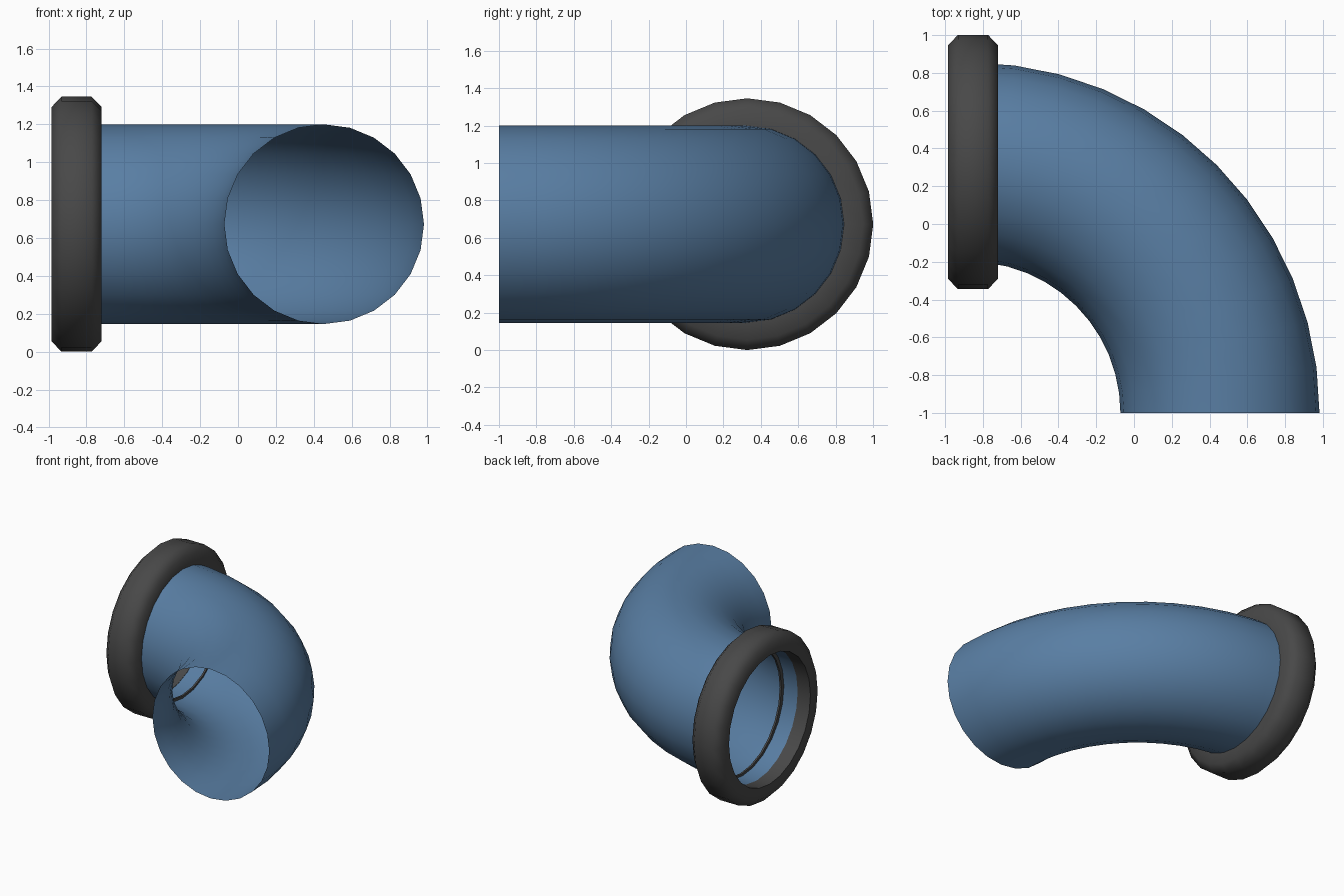
import bpy, bmesh, math
from mathutils import Vector

if "Cube" in bpy.data.objects:
    bpy.data.objects.remove(bpy.data.objects["Cube"])

SIDES = 24
AXIS_Y, AXIS_Z = 0.328, 0.673


def material(name, rgb):
    m = bpy.data.materials.new(name)
    m.diffuse_color = (*rgb, 1.0)
    m.use_nodes = True
    m.node_tree.nodes["Principled BSDF"].inputs["Base Color"].default_value = m.diffuse_color
    return m


def skin_loops(name, loops, mat, close=False, angle=50):
    """Bridge successive vertex loops of equal size into a smooth surface."""
    bm = bmesh.new()
    rows = [[bm.verts.new(p) for p in loop] for loop in loops]
    n = len(rows[0])
    for i in range(len(rows) if close else len(rows) - 1):
        a, b = rows[i], rows[(i + 1) % len(rows)]
        for j in range(n):
            k = (j + 1) % n
            bm.faces.new((a[j], a[k], b[k], b[j]))
    bmesh.ops.recalc_face_normals(bm, faces=bm.faces)
    me = bpy.data.meshes.new(name)
    bm.to_mesh(me)
    bm.free()
    me.materials.append(mat)
    ob = bpy.data.objects.new(name, me)
    bpy.context.collection.objects.link(ob)
    bpy.ops.object.select_all(action='DESELECT')
    bpy.context.view_layer.objects.active = ob
    ob.select_set(True)
    bpy.ops.object.shade_smooth_by_angle(angle=math.radians(angle))
    return ob


blue = material("pipe blue", (0.10, 0.21, 0.37))
grey = material("collar dark grey", (0.065, 0.065, 0.065))

# Pipe elbow: thin open tube swept through a quarter circle
centre, bend, radius, steps = Vector((-0.873, -1.0, AXIS_Z)), AXIS_Y + 1.0, 0.527, 12
loops = []
for i in range(steps + 1):
    t = math.radians(90) * i / steps
    out = Vector((math.cos(t), math.sin(t), 0))
    loops.append([centre + out * (bend + radius * math.cos(a))
                  + Vector((0, 0, radius * math.sin(a)))
                  for a in (math.tau * j / SIDES for j in range(SIDES))])
skin_loops("pipe_elbow", loops, blue)

# Collar: chamfered ring around the left end, its rear lip just inside the pipe
profile = [(-0.985, 0.525), (-0.985, 0.618), (-0.932, 0.673), (-0.773, 0.673),
           (-0.72, 0.618), (-0.72, 0.508), (-0.735, 0.508), (-0.735, 0.565),
           (-0.855, 0.565), (-0.87, 0.525)]
loops = [[Vector((x, AXIS_Y + r * math.cos(a), AXIS_Z + r * math.sin(a)))
          for a in (math.tau * j / SIDES for j in range(SIDES))]
         for x, r in profile]
skin_loops("end_collar", loops, grey, close=True)
